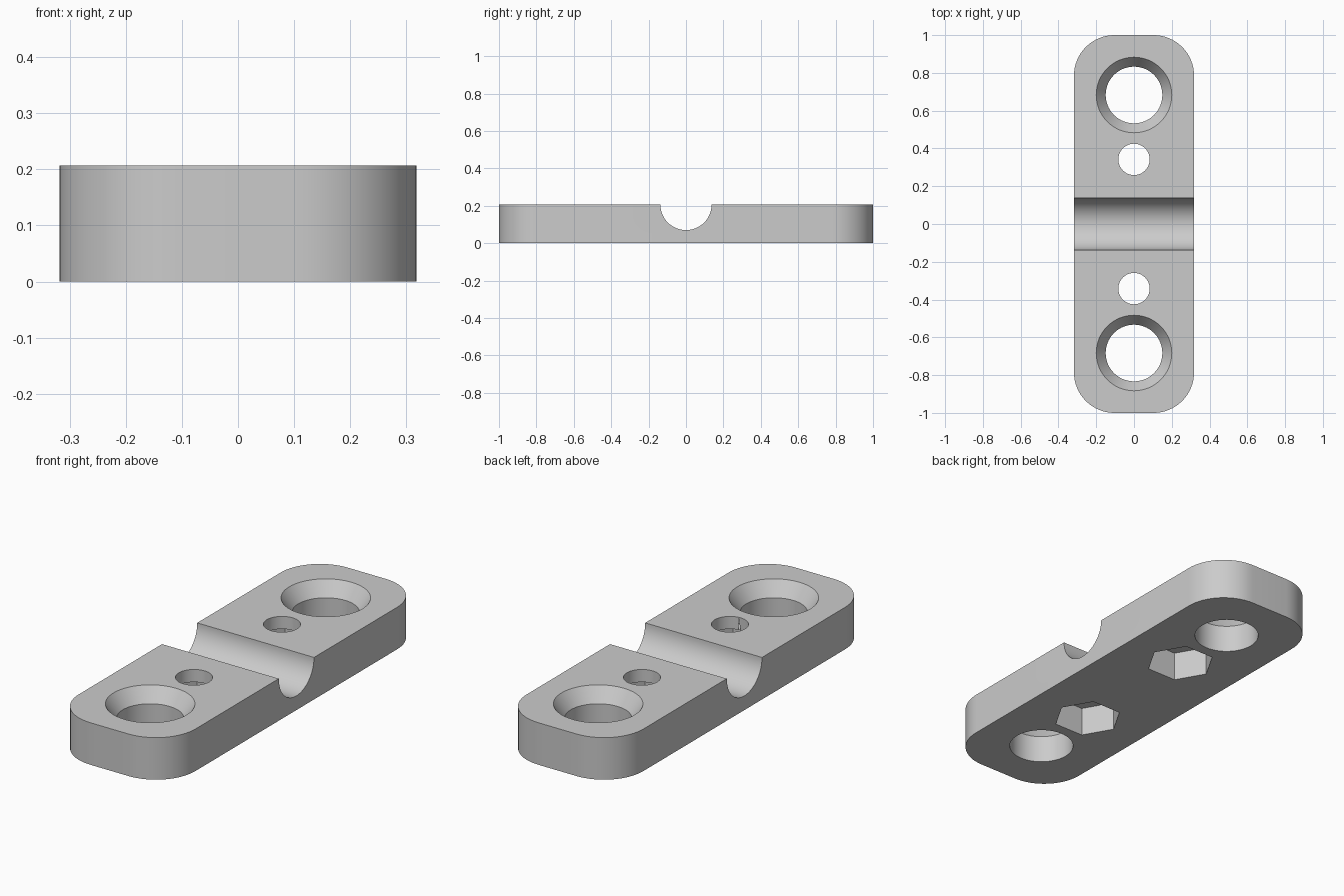
import bpy, bmesh, math
from mathutils import Matrix

cube = bpy.data.objects.get("Cube")
if cube:
    bpy.data.objects.remove(cube, do_unlink=True)

HALF_W, HALF_L, HEIGHT, CORNER = 0.318, 1.0, 0.207, 0.215

grey = bpy.data.materials.new("plain grey")
grey.use_nodes = True
COLOUR = (0.6, 0.6, 0.6, 1)
grey.diffuse_color = COLOUR
grey.node_tree.nodes["Principled BSDF"].inputs["Base Color"].default_value = COLOUR


def make_object(name, bm):
    bmesh.ops.recalc_face_normals(bm, faces=bm.faces)
    mesh = bpy.data.meshes.new(name)
    bm.to_mesh(mesh)
    bm.free()
    mesh.materials.append(grey)
    obj = bpy.data.objects.new(name, mesh)
    bpy.context.collection.objects.link(obj)
    return obj


def stack(name, rings, sides, y=0.0, matrix=None):
    """Closed solid from a list of (radius, height) rings."""
    bm = bmesh.new()
    loops = []
    for r, z in rings:
        angles = [2 * math.pi * i / sides for i in range(sides)]
        loops.append([bm.verts.new((r * math.cos(a), y + r * math.sin(a), z)) for a in angles])
    for low, high in zip(loops, loops[1:]):
        for i in range(sides):
            j = (i + 1) % sides
            bm.faces.new((low[i], low[j], high[j], high[i]))
    bm.faces.new(loops[0][::-1])
    bm.faces.new(loops[-1])
    if matrix:
        bm.transform(matrix)
    return make_object(name, bm)


# Bar with rounded vertical corners
bm = bmesh.new()
bmesh.ops.create_cube(bm, size=1)
bm.transform(Matrix.Translation((0, 0, HEIGHT / 2))
             @ Matrix.Diagonal((2 * HALF_W, 2 * HALF_L, HEIGHT, 1)))
uprights = [e for e in bm.edges if abs(e.verts[0].co.z - e.verts[1].co.z) > 0.1]
bmesh.ops.bevel(bm, geom=uprights, offset=CORNER, segments=16, profile=0.5, affect='EDGES')
bar = make_object("clamp_bar", bm)

# Half-round groove across the middle
across = Matrix.Translation((0, 0, HEIGHT)) @ Matrix.Rotation(math.pi / 2, 4, 'Y')
cutters = [stack("groove_cutter", [(0.137, -0.5), (0.137, 0.5)], 64, matrix=across)]

# Countersunk screw holes, and bolt holes with hexagonal nut pockets below
SINK = 0.07
slope = (0.2 - 0.15) / SINK
for side in (-1, 1):
    cutters.append(stack("screw_hole_cutter",
                         [(0.15, -0.1), (0.15, HEIGHT - SINK), (0.2 + 0.05 * slope, HEIGHT + 0.05)],
                         64, side * 0.683))
    cutters.append(stack("bolt_hole_cutter", [(0.083, 0.05), (0.083, 0.3)], 48, side * 0.342))
    cutters.append(stack("nut_pocket_cutter", [(0.16, -0.1), (0.16, 0.145)], 6, side * 0.342))

# Cut everything out of the bar
bpy.ops.object.select_all(action='DESELECT')
bpy.context.view_layer.objects.active = bar
bar.select_set(True)
for cutter in cutters:
    cutter.hide_render = True
    mod = bar.modifiers.new("cut", 'BOOLEAN')
    mod.operation = 'DIFFERENCE'
    mod.solver = 'EXACT'
    mod.object = cutter
    bpy.ops.object.modifier_apply(modifier=mod.name)
    bpy.data.objects.remove(cutter, do_unlink=True)

# Smooth curves, sharp rims
bpy.ops.object.shade_smooth_by_angle(angle=math.radians(25))
